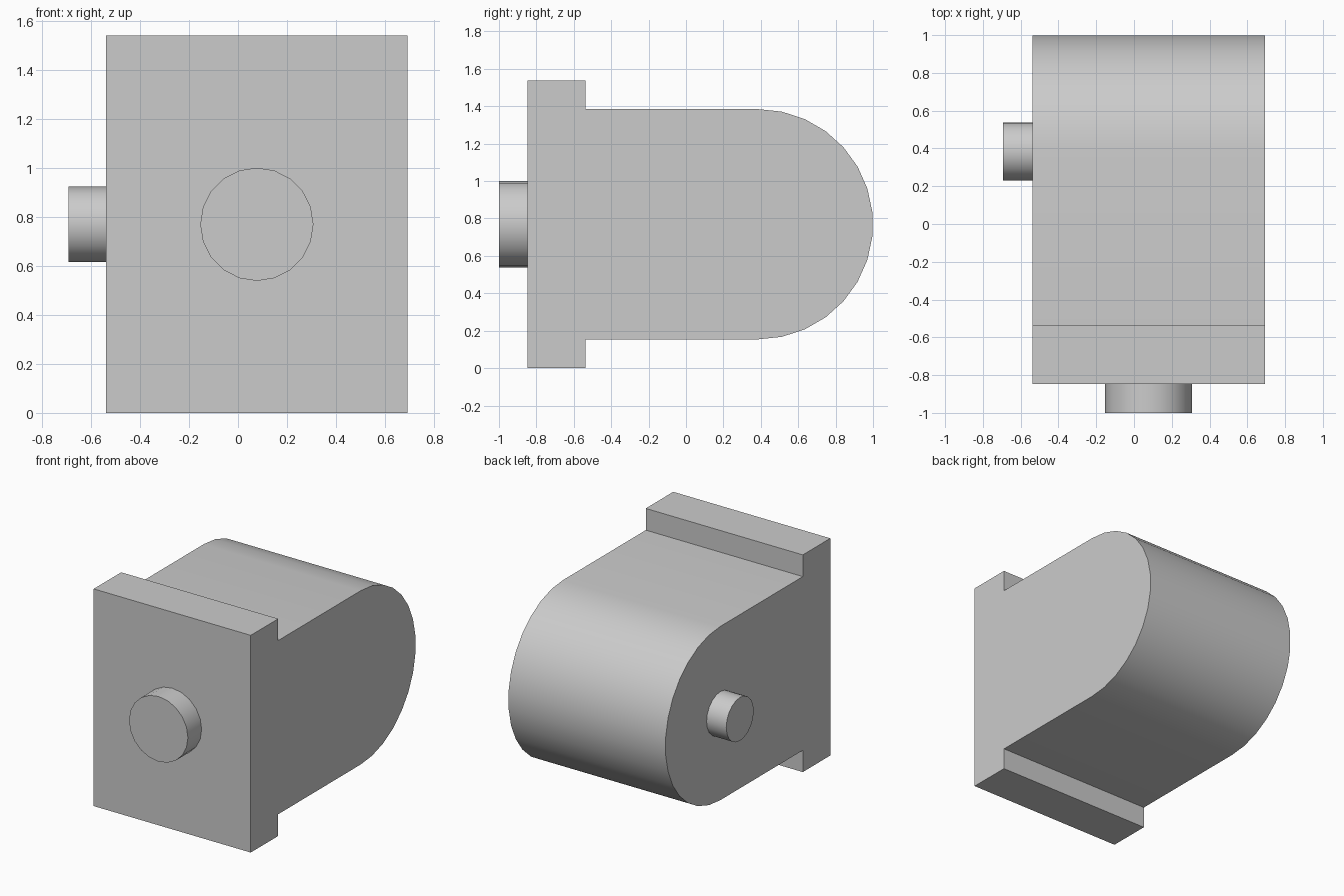
import bpy, bmesh, math
from mathutils import Matrix, Vector

cube = bpy.data.objects.get("Cube")
if cube:
    bpy.data.objects.remove(cube, do_unlink=True)

U = 1 / 13            # design module
MID_X, MID_Z, ARC_Y = U, 10 * U, 5 * U

grey = bpy.data.materials.new("plain_grey")
grey.use_nodes = True
colour = (0.6, 0.6, 0.6, 1)
grey.diffuse_color = colour
grey.node_tree.nodes["Principled BSDF"].inputs["Base Color"].default_value = colour


def finish(name, bm):
    """Turn a bmesh into a smooth-by-angle object."""
    bmesh.ops.recalc_face_normals(bm, faces=bm.faces)
    mesh = bpy.data.meshes.new(name)
    bm.to_mesh(mesh)
    bm.free()
    mesh.materials.append(grey)
    obj = bpy.data.objects.new(name, mesh)
    bpy.context.collection.objects.link(obj)
    bpy.ops.object.select_all(action='DESELECT')
    obj.select_set(True)
    bpy.context.view_layer.objects.active = obj
    bpy.ops.object.shade_smooth_by_angle(angle=math.radians(30))
    return obj


def peg(name, radius, centre, rotation):
    """Short cylinder standing on a face of the body."""
    bm = bmesh.new()
    bmesh.ops.create_cone(bm, cap_ends=True, segments=20, radius1=radius,
                          radius2=radius, depth=2 * U,
                          matrix=Matrix.Translation(centre) @ rotation)
    return finish(name, bm)


# Body: flanged front plate and round-backed block in one side profile
lower = [(-7 * U, 2 * U), (-7 * U, 0), (-11 * U, 0)]
upper = [(y, 2 * MID_Z - z) for y, z in reversed(lower)]
steps = 15
arc = [(ARC_Y + 8 * U * math.sin(math.pi * i / steps),
        MID_Z + 8 * U * math.cos(math.pi * i / steps)) for i in range(steps + 1)]
bm = bmesh.new()
side = bm.faces.new([bm.verts.new((MID_X - 8 * U, y, z)) for y, z in lower + upper + arc])
ext = bmesh.ops.extrude_face_region(bm, geom=[side], use_keep_orig=True)
moved = [v for v in ext["geom"] if isinstance(v, bmesh.types.BMVert)]
bmesh.ops.translate(bm, verts=moved, vec=(16 * U, 0, 0))
finish("flanged_body", bm)

# Round bosses on the front plate and the right side
peg("front_boss", 3 * U, Vector((MID_X, -12 * U, MID_Z)), Matrix.Rotation(math.pi / 2, 4, 'X'))
peg("side_pin", 2 * U, Vector((-8 * U, ARC_Y, MID_Z)), Matrix.Rotation(math.pi / 2, 4, 'Y'))
